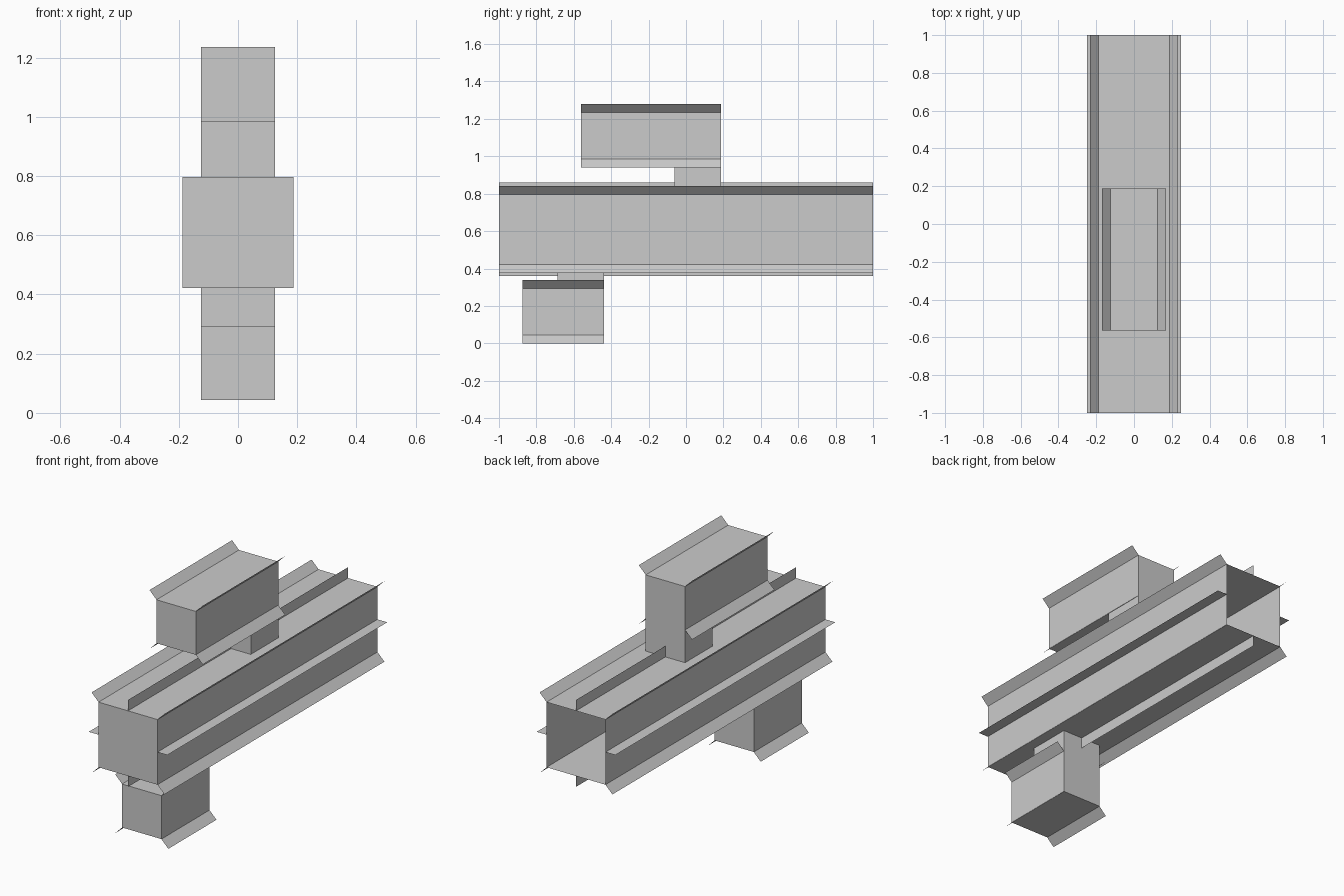
import bpy, bmesh
from math import sqrt

if "Cube" in bpy.data.objects:
    bpy.data.objects.remove(bpy.data.objects["Cube"])

FIN = 0.0625          # width of every fin
D = FIN / sqrt(2)     # offset of a diagonal fin
BODY = 0.1875         # half width of the long body
POD = 0.125           # half width of the two pods
MID = 0.609           # height of the body's axis


def finish(name, bm):
    mesh = bpy.data.meshes.new(name)
    bm.to_mesh(mesh)
    bm.free()
    bpy.context.collection.objects.link(bpy.data.objects.new(name, mesh))


def extrude_profile(name, profile, half_width):
    """Side profile in (y, z), extruded across x."""
    bm = bmesh.new()
    face = bm.faces.new([bm.verts.new((-half_width, y, z)) for y, z in profile])
    out = bmesh.ops.extrude_face_region(bm, geom=[face], use_keep_orig=True)
    verts = [v for v in out["geom"] if isinstance(v, bmesh.types.BMVert)]
    bmesh.ops.translate(bm, verts=verts, vec=(2 * half_width, 0, 0))
    bmesh.ops.recalc_face_normals(bm, faces=bm.faces)
    finish(name, bm)


def fins(name, half, z, y0, y1, straight=False):
    """Thin sheets along y at the corners and, optionally, mid-sides."""
    bm = bmesh.new()
    lines = [((sx * half, sz * half), (sx * (half + D), sz * (half + D)))
             for sx in (-1, 1) for sz in (-1, 1)]
    if straight:
        for s in (-1, 1):
            lines += [((s * half, 0), (s * (half + FIN), 0)),
                      ((0, s * half), (0, s * (half + FIN)))]
    for (xa, za), (xb, zb) in lines:
        bm.faces.new([bm.verts.new(p) for p in (
            (xa, y0, z + za), (xb, y0, z + zb), (xb, y1, z + zb), (xa, y1, z + za))])
    finish(name, bm)


# Long body: square tube, closed at the front, open at the back
bm = bmesh.new()
bmesh.ops.create_cube(bm, size=2)
bmesh.ops.scale(bm, verts=bm.verts, vec=(BODY, 1, BODY))
bmesh.ops.translate(bm, verts=bm.verts, vec=(0, 0, MID))
back = [f for f in bm.faces if f.calc_center_median().y > 0.9]
bmesh.ops.delete(bm, geom=back, context='FACES_ONLY')
finish("body", bm)
fins("body_fins", BODY, MID, -1, 1, straight=True)

# Upper pod with its neck, flush at the back
top, bottom = MID + BODY, MID - BODY
extrude_profile("upper_pod", [(-0.5625, 0.985), (-0.0625, 0.985), (-0.0625, top),
                              (0.1875, top), (0.1875, 1.235), (-0.5625, 1.235)], POD)
fins("upper_pod_fins", POD, 1.11, -0.5625, 0.1875)

# Lower pod with its neck, flush at the back
low, high = D, D + 2 * POD
extrude_profile("lower_pod", [(-0.875, low), (-0.4375, low), (-0.4375, bottom),
                              (-0.6875, bottom), (-0.6875, high), (-0.875, high)], POD)
fins("lower_pod_fins", POD, D + POD, -0.875, -0.4375)
